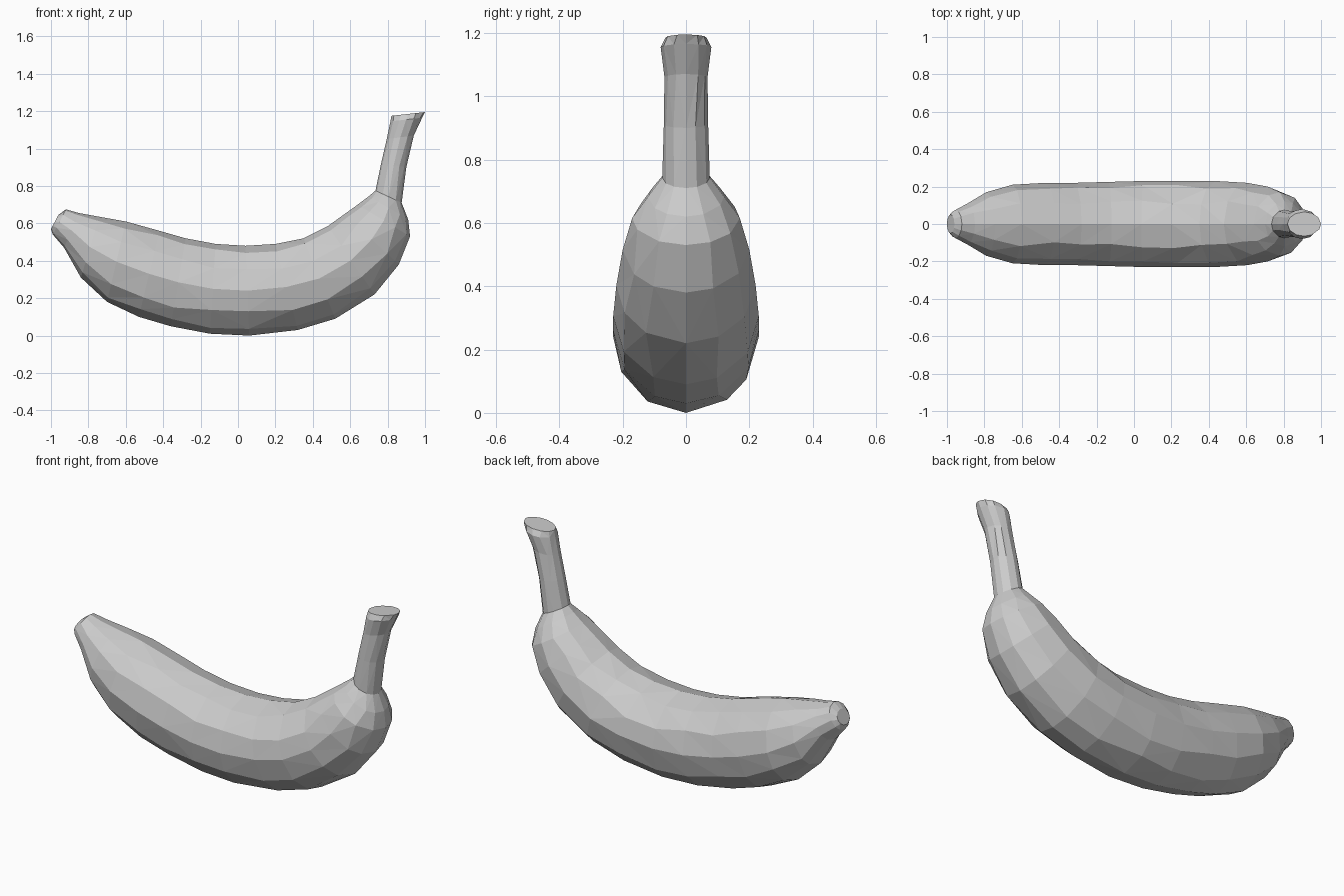
import bpy
import bmesh
import math
import random
from mathutils import Vector

cube = bpy.data.objects.get("Cube")
if cube:
    bpy.data.objects.remove(cube, do_unlink=True)

random.seed(4)
SIDES = 12

# Cross-sections from blossom tip to stem end:
# outer edge x, z, inner edge x, z, half width
SECTIONS = [
    (-1, .57, -.96, .645, .05),
    (-.99, .54, -.92, .675, .075),
    (-.93, .47, -.85, .655, .11),
    (-.84, .31, -.74, .635, .17),
    (-.7, .18, -.6, .61, .21),
    (-.53, .1, -.42, .56, .22),
    (-.36, .05, -.28, .52, .22),
    (-.15, .01, -.12, .49, .225),
    (.06, 0, .04, .48, .23),
    (.32, .03, .2, .49, .23),
    (.52, .09, .35, .52, .23),
    (.73, .22, .48, .585, .22),
    (.86, .38, .57, .65, .2),
    (.92, .53, .64, .7, .17),
    (.91, .62, .7, .745, .12),
    (.875, .71, .735, .775, .075),
    (.9, .9, .765, .92, .07),
    (.94, 1.07, .795, 1.05, .068),
    (.985, 1.165, .815, 1.145, .08),
    (1, 1.195, .82, 1.175, .065),
]


def make_material(name, color):
    mat = bpy.data.materials.new(name)
    mat.use_nodes = True
    mat.diffuse_color = color
    shader = next(n for n in mat.node_tree.nodes if n.type == 'BSDF_PRINCIPLED')
    shader.inputs["Base Color"].default_value = color
    return mat


def add_ring(bm, section):
    """Elliptical ring spanning the outer and inner edge points."""
    outer = Vector((section[0], 0, section[1]))
    inner = Vector((section[2], 0, section[3]))
    center = (outer + inner) / 2
    radius = outer - center
    side = Vector((0, section[4], 0))
    ring = []
    for i in range(SIDES):
        angle = math.tau * i / SIDES
        # Slight hand-cut irregularity away from the silhouette points
        if i % (SIDES // 4):
            angle += random.uniform(-.09, .09)
        ring.append(bm.verts.new(center + radius * math.cos(angle) + side * math.sin(angle)))
    return ring


# Peel and stem as one continuous faceted skin
bm = bmesh.new()
rings = [add_ring(bm, section) for section in SECTIONS]
for low, high in zip(rings, rings[1:]):
    for i in range(SIDES):
        j = (i + 1) % SIDES
        bm.faces.new((low[i], low[j], high[j], high[i]))

# Flat blossom tip and cut stem end
bm.faces.new(rings[0])
bm.faces.new(rings[-1])
bmesh.ops.recalc_face_normals(bm, faces=bm.faces[:])
bmesh.ops.triangulate(bm, faces=bm.faces[:], quad_method='SHORT_EDGE')

mesh = bpy.data.meshes.new("banana")
bm.to_mesh(mesh)
bm.free()
mesh.materials.append(make_material("plain grey", (.6, .6, .6, 1)))
banana = bpy.data.objects.new("banana", mesh)
bpy.context.collection.objects.link(banana)
